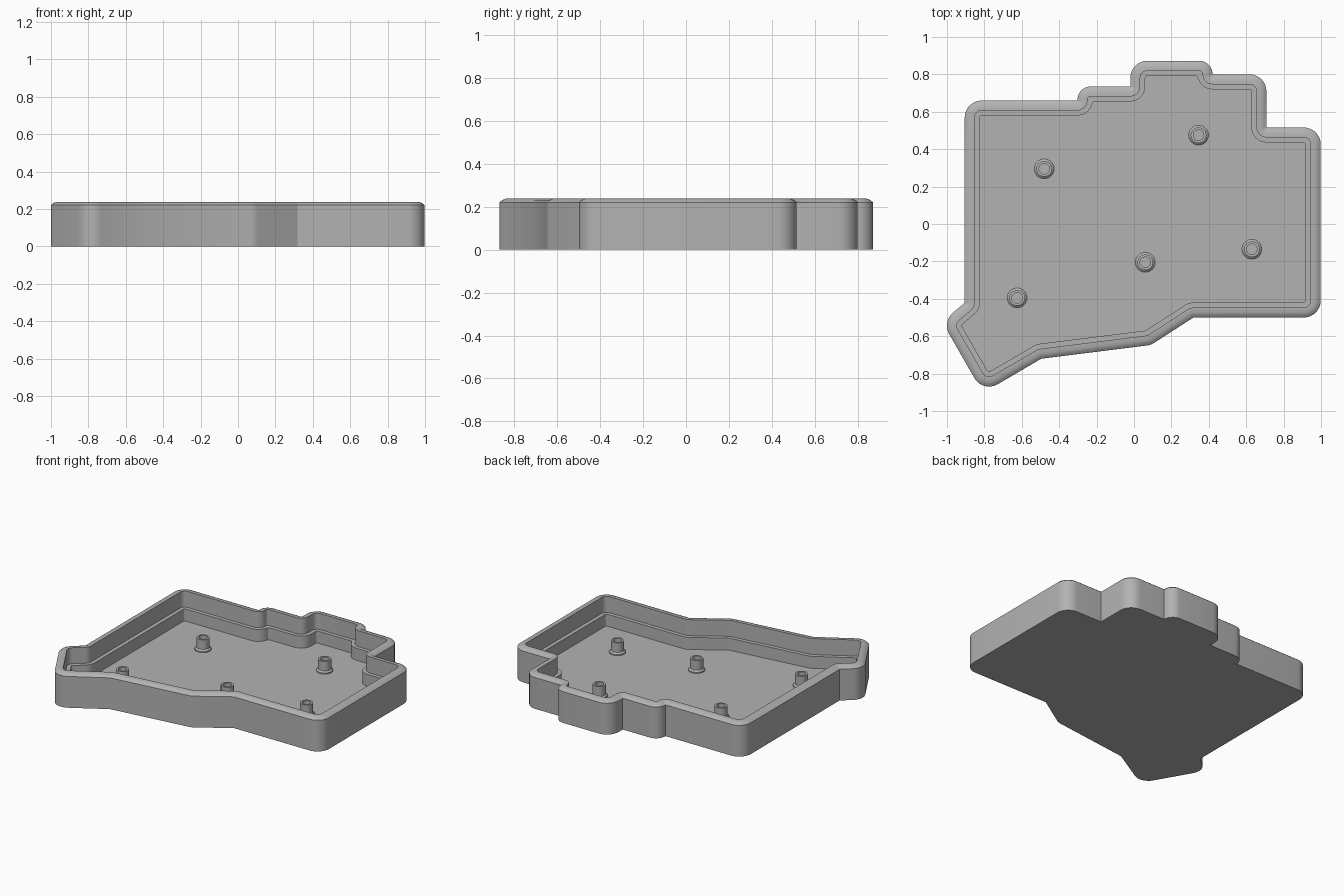
import bpy, bmesh
from math import tan, cos, sin, pi, radians
from mathutils import Vector

cube = bpy.data.objects.get("Cube")
if cube:
    bpy.data.objects.remove(cube, do_unlink=True)

grey = bpy.data.materials.new("plain grey")
grey.use_nodes = True
colour = (0.45, 0.45, 0.45, 1)
grey.diffuse_color = colour
grey.node_tree.nodes["Principled BSDF"].inputs["Base Color"].default_value = colour

# Sharp-cornered outline, clockwise from the back corner, with corner radius
R, STEP = 0.09, 0.07
outline = [
    (-.905, .66, R), (-.302, .66, R), (-.302, .735, STEP), (-.02, .735, R),
    (-.02, .872, R), (.42, .872, STEP), (.42, .80, R), (.708, .80, R),
    (.708, .516, R), (.998, .516, R), (.998, -.50, R), (.318, -.50, R),
    (.09, -.647, R), (-.495, -.72, R), (-.808, -.903, R), (-1.026, -.523, R),
    (-.905, -.421, R)]


def rounded_outline(inset, steps=8):
    """Inset the outline; outer corners tighten while inner corners open up."""
    result = []
    for i, (x, y, radius) in enumerate(outline):
        p = Vector((x, y))
        before = (p - Vector(outline[i - 1][:2])).normalized()
        after = (Vector(outline[(i + 1) % len(outline)][:2]) - p).normalized()
        n1 = Vector((before.y, -before.x))
        n2 = Vector((after.y, -after.x))
        corner = p + (n1 + n2) * inset / (1 + n1.dot(n2))
        turn = before.angle_signed(after)      # positive is clockwise
        convex = turn > 0
        r = max(radius - inset, 0.012) if convex else inset
        side = 1 if convex else -1
        start = corner - before * r * tan(abs(turn) / 2)
        centre = start + n1 * r * side
        for k in range(steps + 1):
            a = -turn * k / steps
            v = -n1 * r * side
            result.append(centre + Vector((v.x * cos(a) - v.y * sin(a),
                                           v.x * sin(a) + v.y * cos(a))))
    return result


def finish(name, bm, weld=0.0001):
    bmesh.ops.remove_doubles(bm, verts=bm.verts, dist=weld)
    bmesh.ops.recalc_face_normals(bm, faces=bm.faces)
    mesh = bpy.data.meshes.new(name)
    bm.to_mesh(mesh)
    bm.free()
    mesh.materials.append(grey)
    ob = bpy.data.objects.new(name, mesh)
    bpy.context.collection.objects.link(ob)
    bpy.ops.object.select_all(action='DESELECT')
    ob.select_set(True)
    bpy.context.view_layer.objects.active = ob
    bpy.ops.object.shade_smooth_by_angle(angle=radians(28))
    return ob


def skin(name, rings):
    """Join matching rings of points into a closed skin."""
    bm = bmesh.new()
    loops = [[bm.verts.new(p) for p in ring] for ring in rings]
    for a, b in zip(loops, loops[1:]):
        for i in range(len(a)):
            bm.faces.new((a[i - 1], a[i], b[i], b[i - 1]))
    bm.faces.new(loops[0])
    bm.faces.new(loops[-1])
    return finish(name, bm)


# Tray: outer wall, eased rim, inner wall, support ledge and floor
FLOOR, LEDGE, TOP = 0.04, 0.125, 0.238
section = [(0, 0), (0, .221), (.012, .231), (.028, TOP), (.053, TOP),
           (.053, LEDGE), (.08, LEDGE), (.08, FLOOR)]
skin("tray", [[(p.x, p.y, z) for p in rounded_outline(d)] for d, z in section])

# Hollow screw posts with a flared foot
post = [(.053, FLOOR - .01), (.053, FLOOR + .008), (.042, FLOOR + .018),
        (.042, LEDGE), (.028, LEDGE), (.028, FLOOR + .01)]
spots = [(-.48, .295), (.345, .475), (.06, -.205), (.63, -.135), (-.625, -.395)]
SIDES = 32
for n, (cx, cy) in enumerate(spots, 1):
    skin(f"screw_post_{n}",
         [[(cx + r * cos(2 * pi * k / SIDES), cy + r * sin(2 * pi * k / SIDES), z)
           for k in range(SIDES)] for r, z in post])
